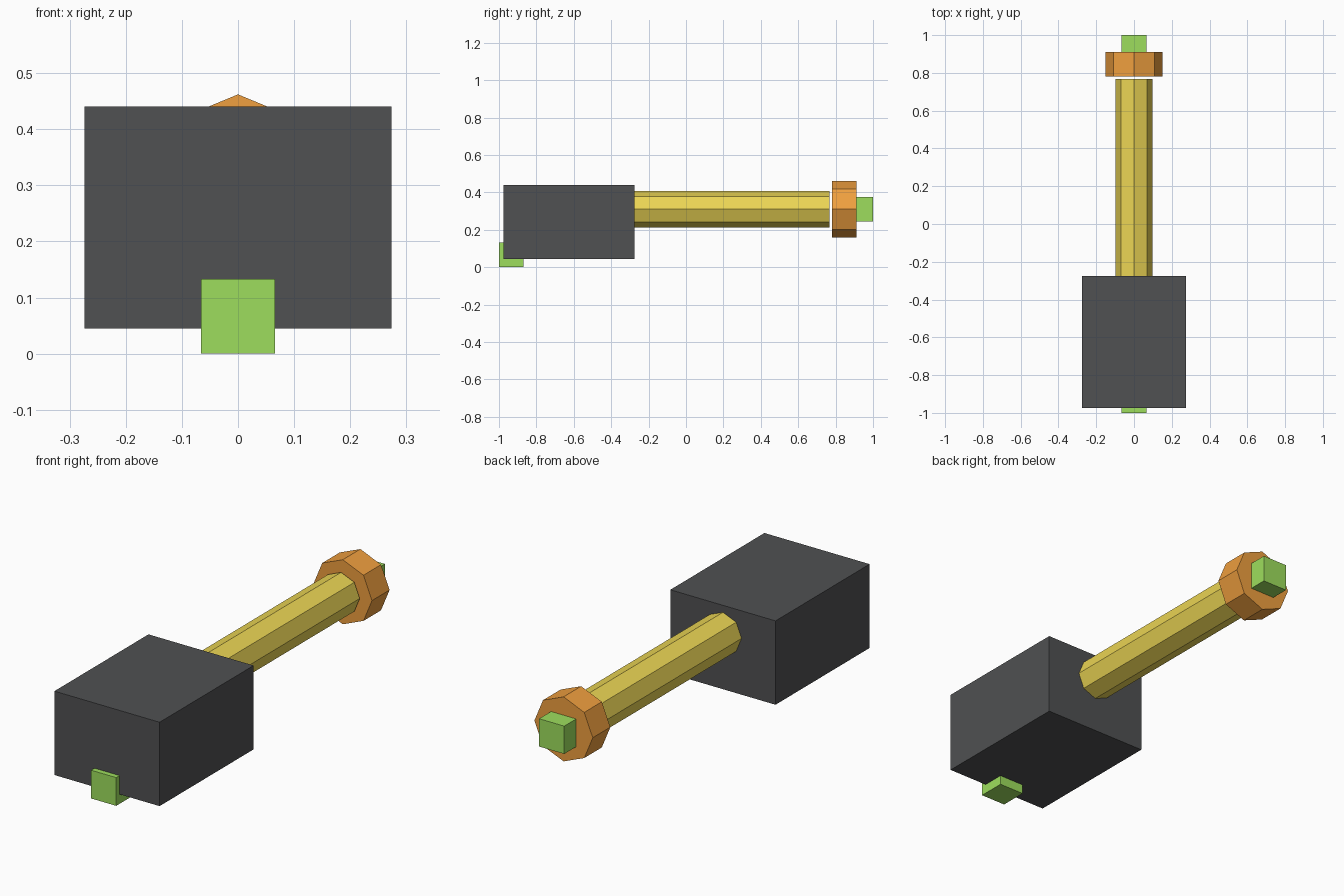
import bpy
from math import pi

if "Cube" in bpy.data.objects:
    bpy.data.objects.remove(bpy.data.objects["Cube"])


def material(name, rgb):
    m = bpy.data.materials.new(name)
    m.diffuse_color = (*rgb, 1)
    m.use_nodes = True
    m.node_tree.nodes["Principled BSDF"].inputs["Base Color"].default_value = m.diffuse_color
    return m


def finish(name, mat):
    ob = bpy.context.object
    ob.name = name
    ob.data.materials.append(mat)
    bpy.ops.object.transform_apply(location=False, rotation=True, scale=True)


def box(name, mat, center, size):
    bpy.ops.mesh.primitive_cube_add(size=1, location=center)
    bpy.context.object.scale = size
    finish(name, mat)


def octagon_rod(name, mat, radius, y0, y1, z):
    # eight-sided prism along y with a corner pointing straight up
    bpy.ops.mesh.primitive_cylinder_add(vertices=8, radius=radius, depth=y1 - y0,
                                        location=(0, (y0 + y1) / 2, z),
                                        rotation=(pi / 2, 0, 0))
    finish(name, mat)


dark = material("dark_grey", (0.08, 0.082, 0.085))
yellow = material("yellow", (0.84, 0.67, 0.09))
orange = material("orange", (0.87, 0.35, 0.05))
green = material("green", (0.34, 0.73, 0.11))

AXIS_Z = 0.31

# main block
box("body", dark, (0, -0.625, 0.2425), (0.548, 0.70, 0.395))

# rod and end collar, with a thin gap between them
octagon_rod("barrel", yellow, 0.097, -0.28, 0.768, AXIS_Z)
octagon_rod("collar", orange, 0.152, 0.78, 0.911, AXIS_Z)

# small green cubes at both ends
CUBE = 0.131
box("tip_cube", green, (0, 1 - CUBE / 2, AXIS_Z), (CUBE,) * 3)
box("foot_cube", green, (0, -1 + CUBE / 2, 0.0665), (CUBE, CUBE, 0.133))
